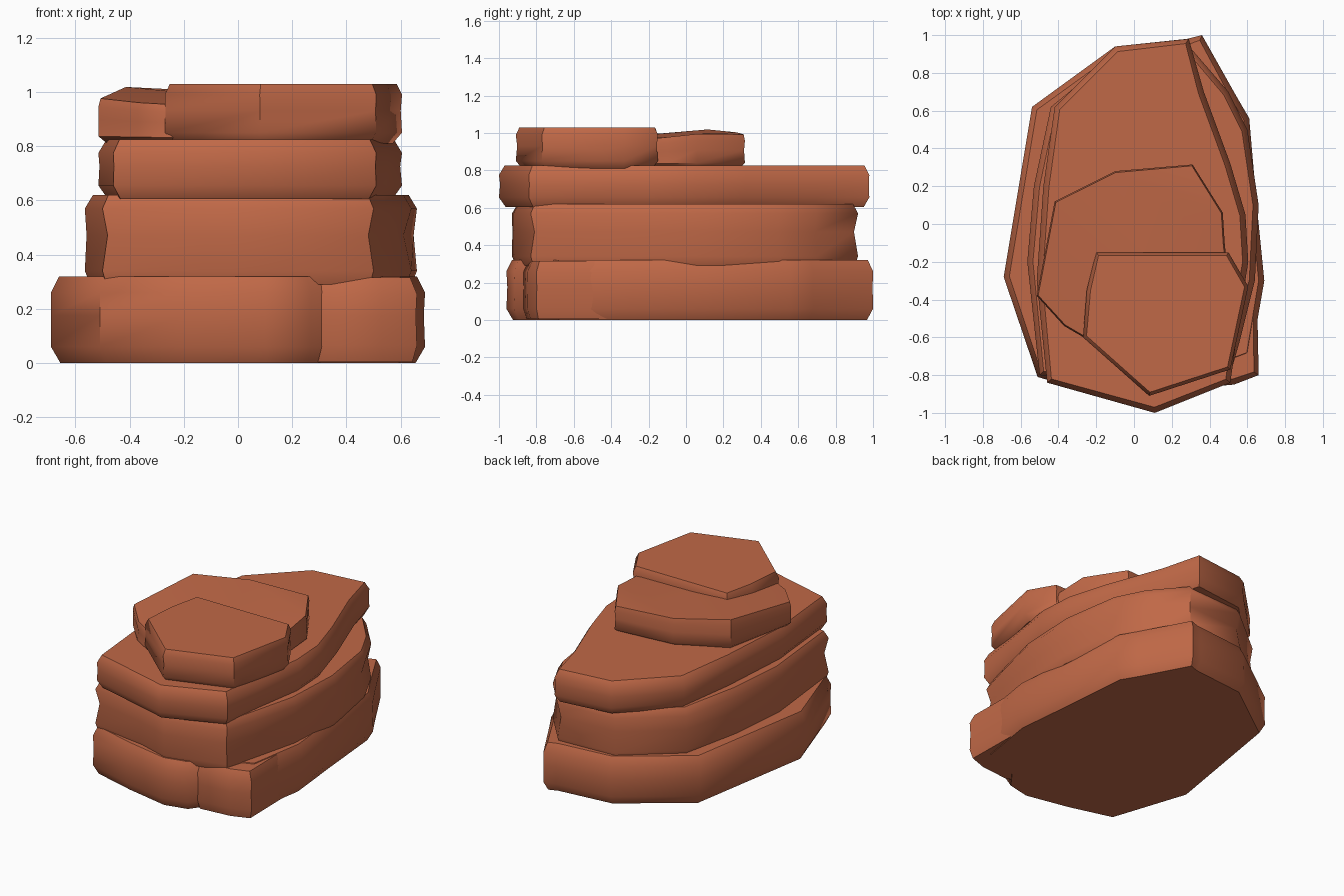
import bpy, bmesh, math, random
from mathutils import Vector

if "Cube" in bpy.data.objects:
    bpy.data.objects.remove(bpy.data.objects["Cube"])

random.seed(4)

clay = bpy.data.materials.new("red sandstone")
clay.diffuse_color = (0.53, 0.14, 0.063, 1)
clay.use_nodes = True
clay.node_tree.nodes["Principled BSDF"].inputs["Base Color"].default_value = clay.diffuse_color


def inset(outline, d):
    """Move every corner of a counter-clockwise outline inwards by about d."""
    pts = [Vector(p) for p in outline]
    out = []
    for i, p in enumerate(pts):
        a = (p - pts[i - 1]).normalized()
        b = (pts[(i + 1) % len(pts)] - p).normalized()
        n = Vector((-a.y - b.y, a.x + b.x)).normalized()
        out.append(p + n * d)
    return out


def slab(name, outline, z0, z1, low=0.03, high=0.03, edge=0.045, rough=0.0, top=None):
    """Stone slab: stacked rings with softened rims and a slightly worn waist."""
    bm = bmesh.new()
    h = z1 - z0
    levels = [(0, low, 0), (edge, 0, 0), (h * 0.55, 0, rough), (h - edge, 0, 0), (h, high, 0)]
    rings = []
    for z, d, r in levels:
        ring = []
        for p, q in zip(inset(outline, d), inset(outline, d + 0.02)):
            p = p.lerp(q, random.uniform(0, r) / 0.02)
            drop = (top(p.x, p.y) - z1) * z / h if top else 0
            ring.append(bm.verts.new((p.x, p.y, z0 + z + drop)))
        rings.append(ring)
    n = len(outline)
    for a, b in zip(rings, rings[1:]):
        for i in range(n):
            j = (i + 1) % n
            bm.faces.new((a[i], a[j], b[j], b[i]))
    bm.faces.new(rings[0][::-1])
    bm.faces.new(rings[-1])
    bmesh.ops.triangulate(bm, faces=[f for f in bm.faces if len(f.verts) > 4])
    bmesh.ops.recalc_face_normals(bm, faces=bm.faces)
    mesh = bpy.data.meshes.new(name)
    bm.to_mesh(mesh)
    bm.free()
    mesh.materials.append(clay)
    ob = bpy.data.objects.new(name, mesh)
    bpy.context.collection.objects.link(ob)
    bpy.ops.object.select_all(action='DESELECT')
    ob.select_set(True)
    bpy.context.view_layer.objects.active = ob
    bpy.ops.object.shade_smooth_by_angle(angle=math.radians(50))
    return ob


# Wide foot of the rock
slab("base_layer", [
    (-0.51, -0.81), (-0.20, -0.90), (0.10, -0.96), (0.27, -0.92), (0.36, -0.80),
    (0.62, -0.70), (0.69, -0.30), (0.65, 0.10), (0.61, 0.56), (0.54, 0.68),
    (0.36, 1.00), (0.28, 0.98), (-0.10, 0.94), (-0.54, 0.62), (-0.69, -0.28)],
    0.0, 0.32, low=0.035, high=0.03, edge=0.06, rough=0.005)

# Corner boulder set into the foot
slab("base_corner_block", [
    (0.22, -0.80), (0.31, -0.87), (0.53, -0.85), (0.66, -0.80), (0.65, -0.31), (0.30, -0.31)],
    0.004, 0.315, low=0.02, high=0.03, edge=0.06, rough=0.01)

# Recessed, worn middle layer
slab("second_layer", [
    (-0.50, -0.80), (-0.12, -0.86), (0.10, -0.93), (0.50, -0.83), (0.56, -0.62),
    (0.64, -0.30), (0.66, 0.10), (0.60, 0.50), (0.50, 0.70), (0.31, 0.92),
    (-0.10, 0.90), (-0.44, 0.62), (-0.53, 0.20), (-0.565, -0.20)],
    0.29, 0.62, low=0.02, high=0.03, edge=0.05, rough=0.03)

# Overhanging ledge
slab("third_layer", [
    (-0.46, -0.84), (0.11, -1.00), (0.51, -0.84), (0.55, -0.55), (0.605, -0.20),
    (0.59, 0.05), (0.51, 0.32), (0.37, 0.70), (0.29, 0.98), (-0.10, 0.94),
    (-0.42, 0.62), (-0.48, 0.20), (-0.515, -0.30)],
    0.605, 0.825, low=0.035, high=0.03, edge=0.05, rough=0.008)


# Cap stones: a sloping rear one and a level front one
def rear_slope(x, y):
    return 1.022 - 0.10 * abs(y - 0.08) - 0.12 * max(0, x - 0.25)


slab("rear_cap", [
    (-0.37, -0.54), (-0.25, -0.61), (0.20, -0.55), (0.50, -0.30), (0.48, -0.10),
    (0.47, 0.06), (0.31, 0.315), (-0.10, 0.28), (-0.42, 0.12), (-0.515, -0.38)],
    0.805, 1.022, low=0.04, high=0.008, edge=0.04, rough=0.008, top=rear_slope)

slab("front_cap", [
    (-0.27, -0.60), (0.08, -0.91), (0.51, -0.77), (0.605, -0.33), (0.50, -0.15),
    (-0.20, -0.15), (-0.25, -0.35)],
    0.81, 1.03, low=0.035, high=0.02, edge=0.04, rough=0.008)
